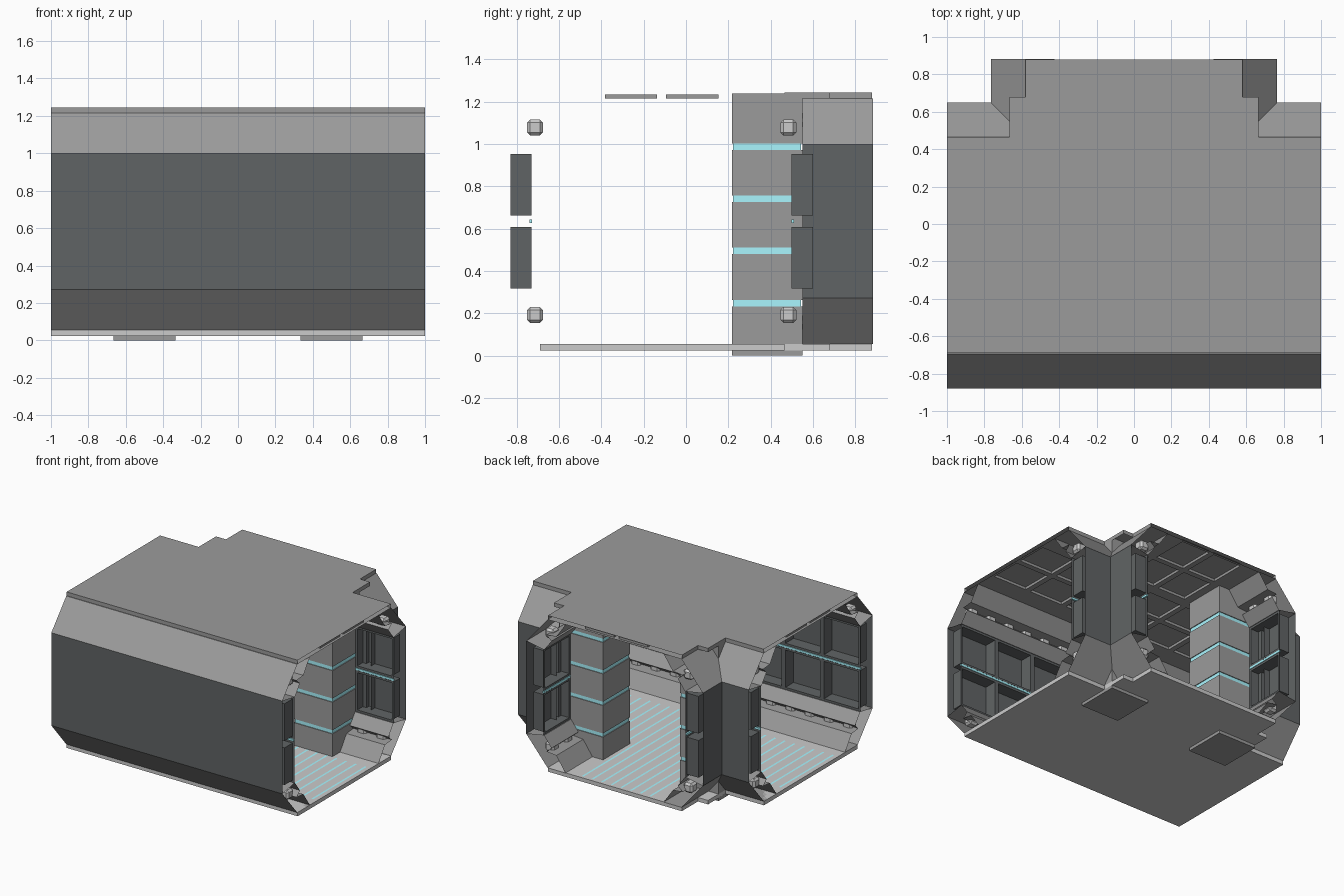
import bpy, bmesh
from mathutils import Vector

if "Cube" in bpy.data.objects:
    bpy.data.objects.remove(bpy.data.objects["Cube"])

CY = -0.115          # centre line of the main corridor
T = 1 / 3            # tile size


def material(name, col):
    m = bpy.data.materials.new(name)
    m.diffuse_color = (*col, 1)
    m.use_nodes = True
    m.node_tree.nodes["Principled BSDF"].inputs["Base Color"].default_value = m.diffuse_color
    return m


GREY = material("mid_grey", (0.33, 0.33, 0.33))
DARK = material("dark_panel", (0.118, 0.127, 0.13))
CYAN = material("cyan_glow", (0.40, 0.92, 1.0))
LIGHT = material("light_grey", (0.75, 0.75, 0.75))


def finish(name, bm, mat=GREY, normals=True):
    if normals:
        bmesh.ops.recalc_face_normals(bm, faces=bm.faces)
    me = bpy.data.meshes.new(name)
    bm.to_mesh(me)
    bm.free()
    ob = bpy.data.objects.new(name, me)
    bpy.context.collection.objects.link(ob)
    me.materials.append(mat)
    return ob


def loft(name, rows, mat=GREY):
    """Sheet through rows of points."""
    bm = bmesh.new()
    vs = [[bm.verts.new(p) for p in r] for r in rows]
    for a, b in zip(vs, vs[1:]):
        for i in range(len(a) - 1):
            bm.faces.new((a[i], a[i + 1], b[i + 1], b[i]))
    return finish(name, bm, mat)


def add_box(bm, lo, hi, f=lambda p: p, bevel=0):
    a, b = Vector(f(lo)), Vector(f(hi))
    lo = [min(a[i], b[i]) for i in range(3)]
    hi = [max(a[i], b[i]) for i in range(3)]
    r = bmesh.ops.create_cube(bm, size=1)
    for v in r["verts"]:
        v.co = [lo[i] + (v.co[i] + 0.5) * (hi[i] - lo[i]) for i in range(3)]
    if bevel:
        bm.normal_update()
        edges = list({e for v in r["verts"] for e in v.link_edges})
        bmesh.ops.bevel(bm, geom=edges, offset=bevel, segments=1, affect='EDGES')


def add_recess(bm, corners, inset, push, f=lambda p: p):
    """Quad with a sunken centre."""
    face = bm.faces.new([bm.verts.new(f(c)) for c in corners])
    bm.normal_update()
    bmesh.ops.inset_individual(bm, faces=[face], thickness=inset)
    rim = bmesh.ops.extrude_face_region(bm, geom=[face])
    new = [g for g in rim["geom"] if isinstance(g, bmesh.types.BMVert)]
    off = Vector(f(push)) - Vector(f((0, 0, 0)))
    bmesh.ops.translate(bm, verts=new, vec=off)
    if face.is_valid:
        bm.faces.remove(face)


# wall runs: local (along, distance from corridor centre, height) -> world
def front(p): return (p[0], CY - p[1], p[2])
def stub(s): return lambda p: (s * p[0], CY + p[1], p[2])
def arm(s): return lambda p: (s * p[1], p[0], p[2])


RUNS = [("front", front, -1, 6)]
for s, side in ((-1, "left"), (1, "right")):
    RUNS.append((side + "_back", stub(s), 1 - T, 1))
    RUNS.append((side + "_arm", arm(s), 0.55, 1))

# inner trim with a lamp groove; the lower one mirrors it about mid height
TRIM = [(0.765, 0.998), (0.61, 0.97), (0.547, 1.054), (0.59, 1.092),
        (0.505, 1.10), (0.425, 1.215), (0.58, 1.215)]
# outer shell; runs overlap at the back corners and so form a mitre
SHELL = [("upper_slope", TRIM[-1], TRIM[0], GREY),
         ("wall", (0.765, 0.998), (0.765, 0.272), DARK),
         ("lower_slope", (0.765, 0.272), (0.58, 0.055), GREY)]
def flip(z): return 1.27 - z


for name, f, u0, n in RUNS:
    u1 = u0 + n * T
    for part, g in (("upper", lambda z: z), ("lower", flip)):
        loft(f"{name}_{part}_trim", [[f((u0 + i * T, d, g(z))) for d, z in TRIM]
                                     for i in range(n + 1)])
        lamps = bmesh.new()
        for i in range(2 * n):
            u, z = u0 + (i + 0.5) * T / 2, g(1.078)
            add_box(lamps, (u - 0.04, 0.561, z - 0.038), (u + 0.04, 0.637, z + 0.038), f, 0.015)
        finish(f"{name}_{part}_lamps", lamps, LIGHT)
    for part, a, b, mat in SHELL:
        loft(f"{name}_{part}", [[f((u, *p)) for u in (u0, u1)] for p in (a, b)], mat)
    panels, strip = bmesh.new(), bmesh.new()
    for i in range(n):
        a, b = u0 + i * T, u0 + (i + 1) * T
        for z0, z1 in ((0.30, 0.625), (0.645, 0.97)):
            add_recess(panels, [(a, 0.615, z0), (b, 0.615, z0), (b, 0.615, z1), (a, 0.615, z1)],
                       0.024, (0, 0.10, 0), f)
    finish(f"{name}_panels", panels, DARK, False)
    add_box(strip, (u0, 0.613, 0.627), (u1, 0.625, 0.643), f)
    finish(f"{name}_light_strip", strip, CYAN)

# roof and floor slabs share one T-shaped outline
half = [(1, -0.69), (1, 0.465), (2 * T, 0.465), (2 * T, 0.68), (0.58, 0.68), (0.58, 0.88)]
OUT = half + [(-x, y) for x, y in reversed(half)]


def slab(name, z0, z1, caps, mat):
    bm = bmesh.new()
    lo = [bm.verts.new((x, y, z0)) for x, y in OUT]
    hi = [bm.verts.new((x, y, z1)) for x, y in OUT]
    n = len(OUT)
    bm.faces.new(hi)
    if caps:
        bm.faces.new(lo[::-1])
    for i in range(n):
        j = (i + 1) % n
        (xa, ya), (xb, yb) = OUT[i], OUT[j]
        open_end = abs(xa) == abs(xb) == 1 and xa == xb or ya == yb == 0.88
        if caps or not open_end:
            bm.faces.new((lo[i], lo[j], hi[j], hi[i]))
    return finish(name, bm, mat)


slab("roof", 1.215, 1.245, False, GREY)
slab("floor", 0.024, 0.055, True, LIGHT)

# ceiling underside: recessed tiles plus plain margins
ceil = bmesh.new()
def rect(x0, x1, y0, y1, z=1.215):
    return [(x0, y0, z), (x0, y1, z), (x1, y1, z), (x1, y0, z)]


for i in range(6):
    for y in (-0.405, -0.115):
        add_recess(ceil, rect(-1 + i * T, -1 + (i + 1) * T, y, y + 0.29), 0.03, (0, 0, 0.02))
for x in (-0.29, 0):
    for y0, y1 in ((0.22, 0.55), (0.55, 0.88)):
        add_recess(ceil, rect(x, x + 0.29, y0, y1), 0.03, (0, 0, 0.02))
for r in ((-1, 1, -0.69, -0.405), (-1, -0.58, 0.175, 0.465), (0.58, 1, 0.175, 0.465),
          (-0.58, -0.29, 0.175, 0.88), (0.29, 0.58, 0.175, 0.88), (-0.29, 0.29, 0.175, 0.22)):
    ceil.faces.new([ceil.verts.new(p) for p in rect(*r)])
finish("ceiling_tiles", ceil, GREY, False)

# flat glowing floor lines along y, longer inside the arm
lines = bmesh.new()
for i in range(24):
    x = -1 + (i + 0.5) * T / 4
    y1 = 0.86 if abs(x) < T else 0.21
    lines.faces.new([lines.verts.new(p) for p in rect(x + 0.008, x - 0.008, -0.45, y1, 0.057)])
finish("floor_light_lines", lines, CYAN, False)

# banded square columns at the inner corners
BANDS = [0.247, 0.495, 0.742, 0.988]
for s, side in ((-1, "left"), (1, "right")):
    col, glow = bmesh.new(), bmesh.new()
    x0, x1 = sorted((s * T, s * 2 * T))
    cuts = [0] + [z + d for z in BANDS for d in (-0.015, 0.015)] + [1.24]
    for a, b in zip(cuts[::2], cuts[1::2]):
        add_box(col, (x0, 0.217, a), (x1, 0.55, b))
    for z in BANDS:
        add_box(glow, (x0 + 0.006, 0.223, z - 0.015), (x1 - 0.006, 0.544, z + 0.015))
    finish(side + "_column", col)
    finish(side + "_column_light_bands", glow, CYAN)
